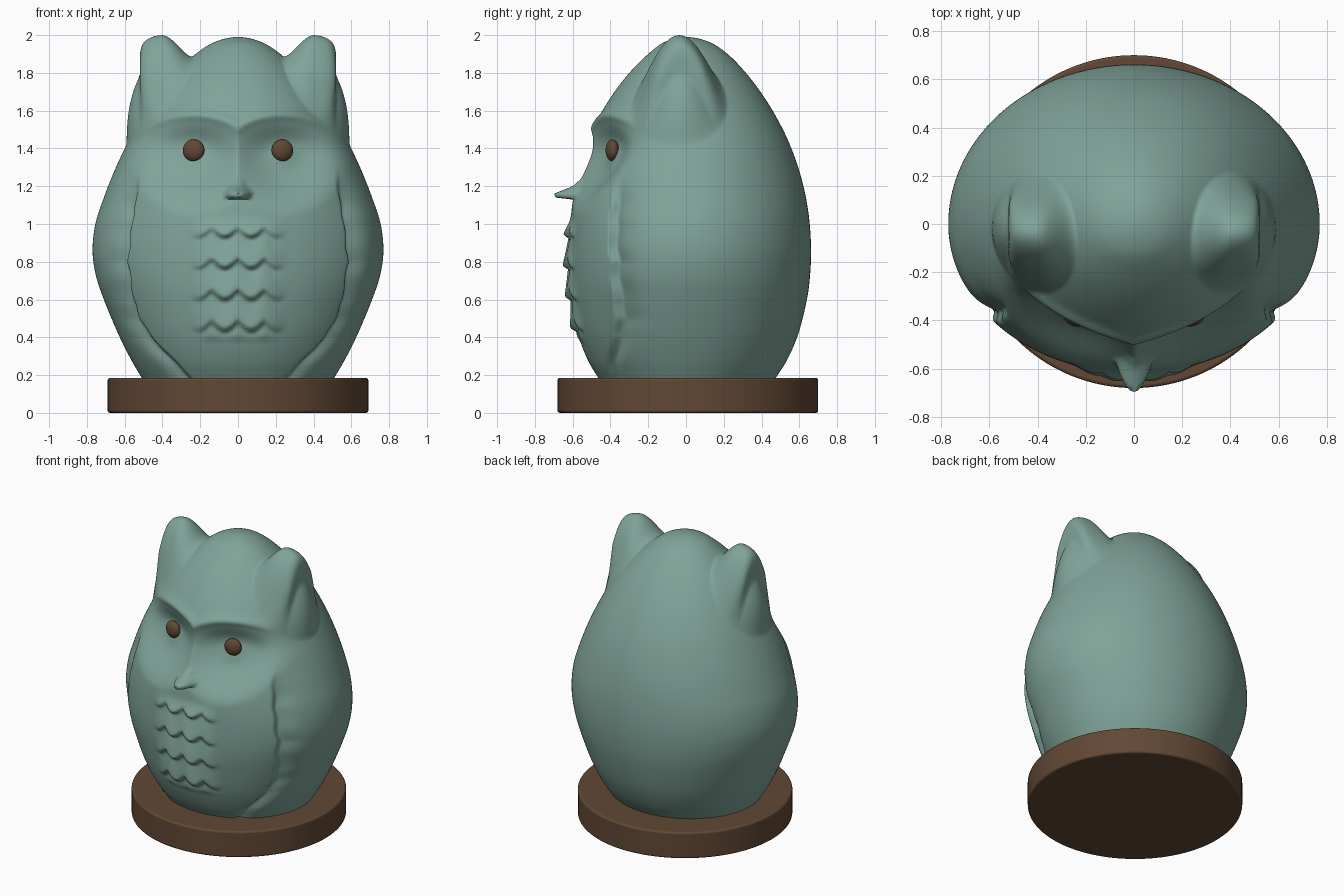
import bpy, bmesh, math

if "Cube" in bpy.data.objects:
    bpy.data.objects.remove(bpy.data.objects["Cube"])


def material(name, col):
    m = bpy.data.materials.new(name)
    m.diffuse_color = (*col, 1)
    m.use_nodes = True
    m.node_tree.nodes["Principled BSDF"].inputs["Base Color"].default_value = m.diffuse_color
    return m


TEAL = material("sage_green", (0.215, 0.37, 0.32))
BROWN = material("wood_brown", (0.12, 0.064, 0.035))


def finish(name, bm, mat, angle):
    me = bpy.data.meshes.new(name)
    bmesh.ops.recalc_face_normals(bm, faces=bm.faces)
    bm.to_mesh(me)
    bm.free()
    ob = bpy.data.objects.new(name, me)
    bpy.context.collection.objects.link(ob)
    me.materials.append(mat)
    bpy.ops.object.select_all(action='DESELECT')
    ob.select_set(True)
    bpy.context.view_layer.objects.active = ob
    bpy.ops.object.shade_smooth_by_angle(angle=math.radians(angle))
    return ob


def smooth(a, b, v):
    t = min(1, max(0, (v - a) / (b - a)))
    return t * t * (3 - 2 * t)


def lerp_table(table, z):
    # table runs from low to high
    for (z0, v0), (z1, v1) in zip(table, table[1:]):
        if z <= z1:
            return v0 + (v1 - v0) * max(0, (z - z0) / (z1 - z0))
    return table[-1][1]


# Egg profile: height, half width, front depth, back depth
PROFILE = [
    (0.17, 0.50, 0.455, 0.465), (0.28, 0.565, 0.52, 0.535),
    (0.42, 0.635, 0.572, 0.595), (0.60, 0.71, 0.605, 0.64),
    (0.73, 0.753, 0.617, 0.657), (0.86, 0.77, 0.618, 0.662),
    (1.00, 0.755, 0.612, 0.655), (1.14, 0.71, 0.597, 0.635),
    (1.28, 0.655, 0.567, 0.60), (1.42, 0.59, 0.522, 0.55),
    (1.55, 0.52, 0.47, 0.487), (1.68, 0.435, 0.392, 0.408),
    (1.80, 0.335, 0.30, 0.317), (1.90, 0.225, 0.20, 0.22),
    (1.965, 0.12, 0.11, 0.12), (1.99, 0, 0, 0)]


def spline(pts, u):
    # smooth curve through the points, mirrored over the crown
    i = min(int(u), len(pts) - 2)
    t = u - i
    last = pts[-2]
    p1, p2 = pts[i], pts[i + 1]
    p0 = pts[i - 1] if i else [2 * a - b for a, b in zip(p1, p2)]
    p3 = pts[i + 2] if i + 2 < len(pts) else (last[0], -last[1], -last[2], -last[3])
    return [0.5 * (2 * b + (c - a) * t + (2 * a - 5 * b + 4 * c - d) * t * t
                   + (3 * b - a - 3 * c + d) * t ** 3)
            for a, b, c, d in zip(p0, p1, p2, p3)]


WING_EDGE = [(0.17, 0.24), (0.25, 0.32), (0.4, 0.47), (0.5, 0.53), (0.6, 0.565),
             (0.8, 0.595), (1.0, 0.575), (1.2, 0.535), (1.35, 0.51)]
BEAK_RIDGE = [(1.13, -0.685), (1.16, -0.70), (1.20, -0.60), (1.28, -0.51),
              (1.38, -0.465), (1.5, -0.475)]


def sculpt(x, y, z):
    ax = abs(x)
    if y < -0.02 and z < 1.66:
        # wing groove with a crisp belly edge
        s = ax - lerp_table(WING_EDGE, z) - 0.003 * math.sin(z * 41)
        fade = 1 - smooth(1.05, 1.32, z)
        if s > -0.02:
            k = 1 - 0.065 * fade * smooth(-0.015, 0.02, s) * math.exp(-(max(s, 0) / 0.06) ** 2)
            x, y = x * k, y * k
        # breast feathers in overlapping rows
        win = (1 - smooth(0.12, 0.27, ax)) * smooth(0.37, 0.42, z) * (1 - smooth(0.94, 1.06, z))
        if win > 0:
            wave = abs(math.sin(math.pi * x / 0.14))
            t = (z - 0.05 * (1 - wave) - 0.42) / 0.165
            f = t - math.floor(t)
            y -= 0.045 * win * (1 - f) * smooth(0, 0.2, f) * (0.6 + 0.4 * wave)
        # hollow face, crisp at the brows and soft elsewhere
        d = math.hypot((ax - 0.235) / (0.33 if ax < 0.235 else 0.35),
                       (z - 1.36) / (0.22 if z > 1.36 else 0.31))
        y += 0.115 * (1 - smooth(0.2, 1.05, d))
        y -= 0.016 * math.exp(-((d - 1.0) / 0.12) ** 2) * smooth(1.4, 1.5, z)
        # beak
        if 1.135 < z < 1.5 and ax < 0.14:
            y = min(y, lerp_table(BEAK_RIDGE, z) + 22 * x * x)
    # ears pulled up and squared off at the sides
    dz = (z - 1.645) * (1.3 if z < 1.645 else 1)
    q = ((ax - 0.46) ** 2 + (1.25 * (y + 0.04)) ** 2 + dz * dz) / 0.33 ** 2
    if q < 1:
        h = 0.318 * (1 - q) ** 1.5
        pull = (0.52 - ax) * min(1, 5 * h) * smooth(0.40, 0.5, ax)
        x += math.copysign(pull, x)
        z += h
    return x, y, z


# Body
N, SUB = 300, 13
bm = bmesh.new()
rings = []
for r in range((len(PROFILE) - 1) * SUB):
    z, w, yf, yb = spline(PROFILE, r / SUB)
    ring = []
    for i in range(N):
        a = 2 * math.pi * i / N
        c, s = math.cos(a), math.sin(a)
        ring.append(bm.verts.new(sculpt(w * c, (yb if s > 0 else yf) * s, z)))
    rings.append(ring)
crown = bm.verts.new((0, 0, 1.99))
for lo, hi in zip(rings, rings[1:]):
    for i in range(N):
        j = (i + 1) % N
        bm.faces.new((lo[i], lo[j], hi[j], hi[i]))
for i in range(N):
    bm.faces.new((rings[-1][i], rings[-1][(i + 1) % N], crown))
bm.faces.new(rings[0][::-1])
finish("owl_body", bm, TEAL, 70)

# Eyes
for side, name in ((-1, "eye_left"), (1, "eye_right")):
    bm = bmesh.new()
    bmesh.ops.create_uvsphere(bm, u_segments=32, v_segments=16, radius=0.058)
    eye = finish(name, bm, BROWN, 60)
    eye.scale = (1, 0.6, 1)
    eye.location = (side * 0.235, -0.39, 1.39)
    eye.rotation_euler = (0, 0, side * 0.2)

# Round plinth
bm = bmesh.new()
bmesh.ops.create_cone(bm, cap_ends=True, segments=128, radius1=0.69, radius2=0.69, depth=0.185)
base = finish("plinth", bm, BROWN, 35)
base.location = (0, 0.01, 0.0925)
bev = base.modifiers.new("soft_rim", 'BEVEL')
bev.width = 0.012
bev.segments = 3
